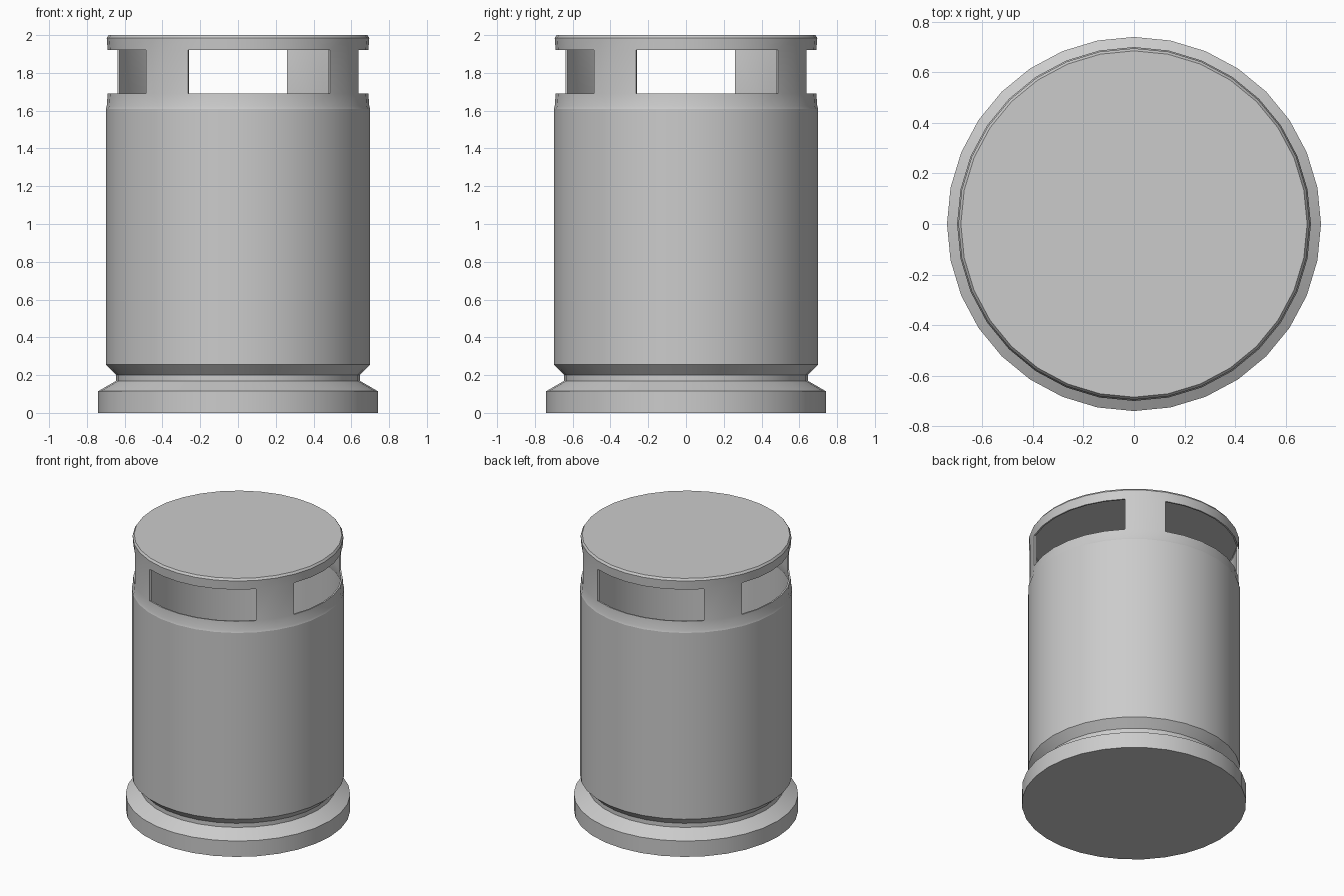
import bpy, bmesh
from math import sin, cos, pi

if "Cube" in bpy.data.objects:
    bpy.data.objects.remove(bpy.data.objects["Cube"])

SIDES = 32
WALL = 0.012


def lathe(name, profile, cap_bottom=False, cap_top=False, skip=None):
    """Revolve (radius, z) points; skip(ring, side) leaves a face open."""
    bm = bmesh.new()
    rings = []
    for r, z in profile:
        rings.append([bm.verts.new((r * sin(2 * pi * i / SIDES),
                                    -r * cos(2 * pi * i / SIDES), z))
                      for i in range(SIDES)])
    for k in range(len(rings) - 1):
        for i in range(SIDES):
            if skip and skip(k, i):
                continue
            j = (i + 1) % SIDES
            bm.faces.new((rings[k][i], rings[k][j], rings[k + 1][j], rings[k + 1][i]))
    if cap_bottom:
        bm.faces.new(rings[0][::-1])
    if cap_top:
        bm.faces.new(rings[-1])
    mesh = bpy.data.meshes.new(name)
    bm.to_mesh(mesh)
    bm.free()
    obj = bpy.data.objects.new(name, mesh)
    bpy.context.collection.objects.link(obj)

    # Thin sheet wall, thickened inwards
    solid = obj.modifiers.new("wall", 'SOLIDIFY')
    solid.thickness = WALL
    solid.offset = -1
    solid.use_even_offset = True

    bpy.ops.object.select_all(action='DESELECT')
    obj.select_set(True)
    bpy.context.view_layer.objects.active = obj
    bpy.ops.object.modifier_apply(modifier="wall")
    bpy.ops.object.shade_smooth_by_angle(angle=0.6)
    return obj


# Flared foot, narrow neck and main drum
lathe("drum", [(0.74, 0), (0.74, 0.115), (0.645, 0.17), (0.645, 0.2),
               (0.70, 0.255), (0.70, 1.61)], cap_bottom=True)

# Hood with four openings, each six sides wide, between two-side posts
lathe("hood", [(0.70, 1.61), (0.695, 1.625), (0.69, 1.69), (0.69, 1.92),
               (0.695, 1.985), (0.685, 2.0)], cap_top=True,
      skip=lambda k, i: k == 2 and (i + 4) % 8 > 1)
